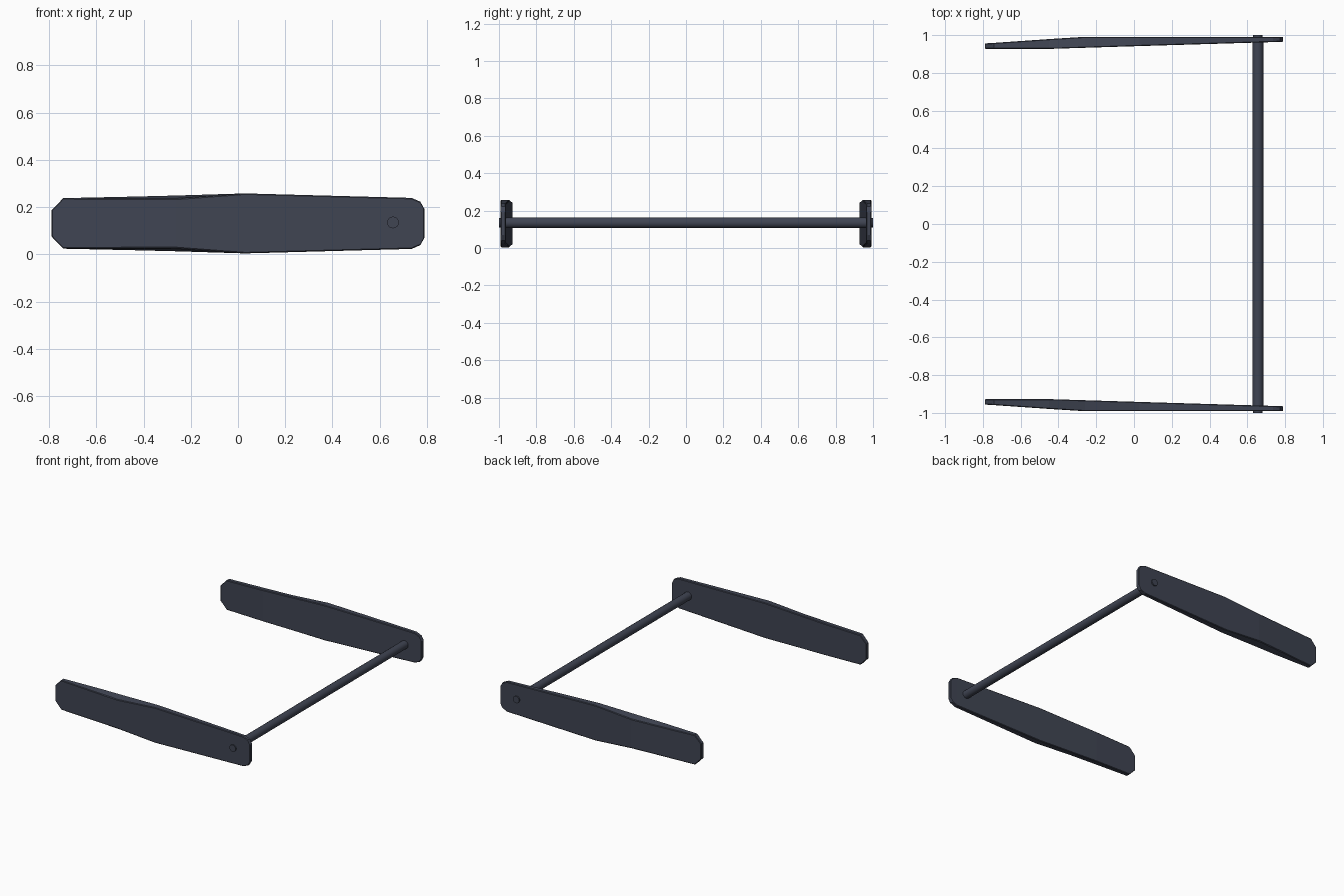
import bpy, bmesh, math

if "Cube" in bpy.data.objects:
    bpy.data.objects.remove(bpy.data.objects["Cube"])

mat = bpy.data.materials.new("dark_slate")
mat.diffuse_color = (0.05, 0.058, 0.085, 1)
mat.use_nodes = True
mat.node_tree.nodes["Principled BSDF"].inputs["Base Color"].default_value = mat.diffuse_color

ZC = 0.131  # height of the plate centreline

# Side plate stations: x, outer y, outer half height, inner y, inner half height
stations = [
    (-0.79, 0.956, 0.055, 0.927, 0.055),
    (-0.74, 0.959, 0.107, 0.927, 0.107),
    (-0.45, 0.979, 0.105, 0.927, 0.114),
    (-0.26, 0.991, 0.105, 0.933, 0.119),
    (0.03, 0.991, 0.127, 0.942, 0.127),
    (0.735, 0.991, 0.108, 0.963, 0.108),
    (0.772, 0.991, 0.092, 0.964, 0.092),
    (0.79, 0.991, 0.060, 0.965, 0.060),
]

bm = bmesh.new()
rings = []
for x, yo, ho, yi, hi in stations:
    corners = [(x, yo, ZC - ho), (x, yo, ZC + ho), (x, yi, ZC + hi), (x, yi, ZC - hi)]
    rings.append([bm.verts.new(c) for c in corners])
for a, b in zip(rings, rings[1:]):
    for i in range(4):
        j = (i + 1) % 4
        bm.faces.new((a[i], a[j], b[j], b[i]))
bm.faces.new(rings[0])
bm.faces.new(rings[-1][::-1])
bmesh.ops.recalc_face_normals(bm, faces=bm.faces)
mesh = bpy.data.meshes.new("side_plates")
bm.to_mesh(mesh)
bm.free()
plates = bpy.data.objects.new("side_plates", mesh)
bpy.context.collection.objects.link(plates)
mesh.materials.append(mat)

# Softened rim, then mirrored to the front side
bevel = plates.modifiers.new("rim", 'BEVEL')
bevel.width = 0.004
bevel.segments = 1
bevel.limit_method = 'ANGLE'
bevel.angle_limit = math.radians(60)
mirror = plates.modifiers.new("mirror", 'MIRROR')
mirror.use_axis = (False, True, False)


def rod(name, radius, length):
    bpy.ops.mesh.primitive_cylinder_add(
        vertices=16, radius=radius, depth=length,
        location=(0.656, 0, 0.135), rotation=(math.pi / 2, 0, 0))
    ob = bpy.context.object
    ob.name = name
    ob.data.materials.append(mat)
    bpy.ops.object.shade_smooth_by_angle(angle=math.radians(30))


# Cross bar with slimmer pegs poking through the plates
rod("cross_bar", 0.029, 1.96)
rod("bar_pegs", 0.025, 2.0)
